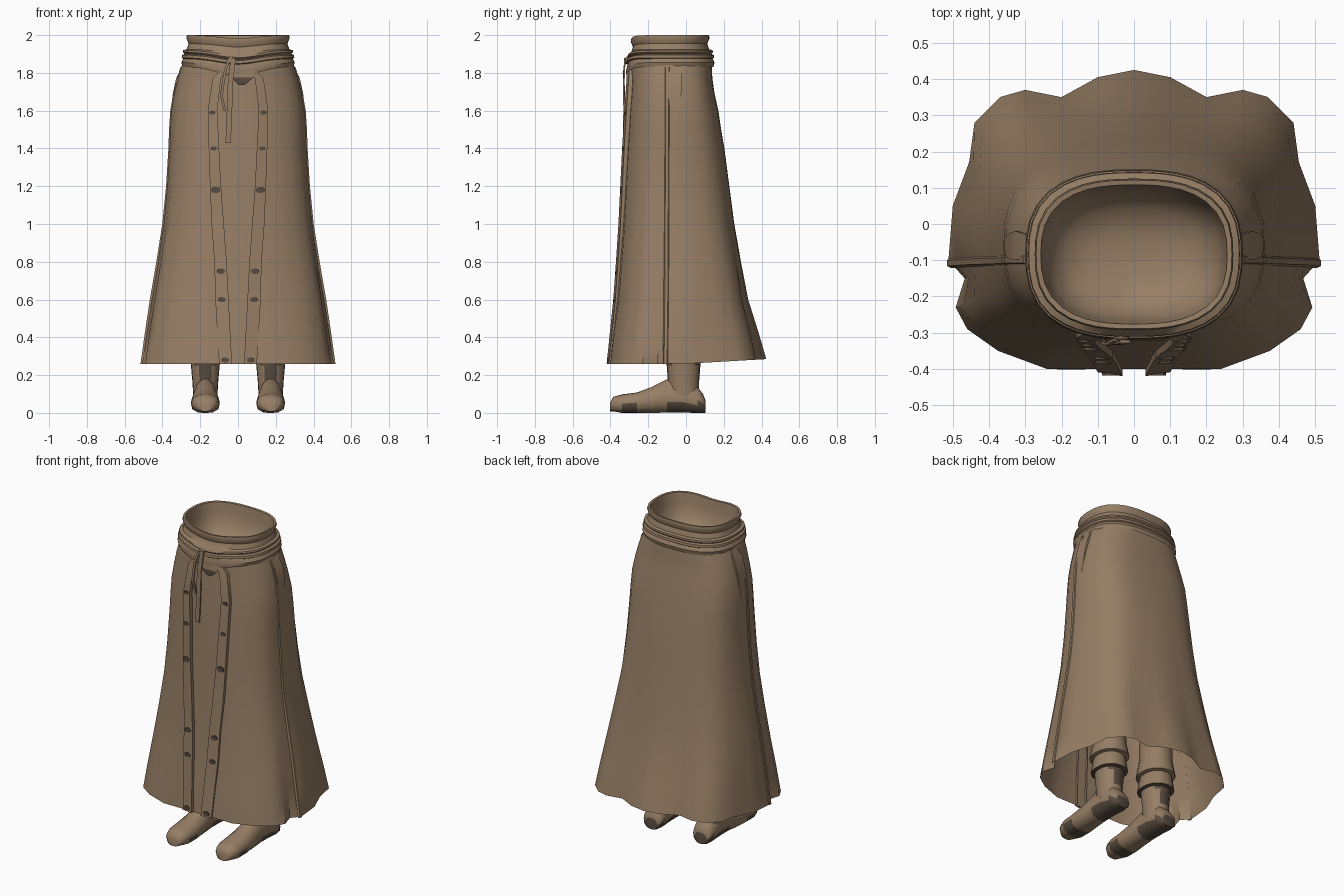
import bpy, bmesh, math

if "Cube" in bpy.data.objects:
    bpy.data.objects.remove(bpy.data.objects["Cube"])


def material(name, color):
    m = bpy.data.materials.new(name)
    m.use_nodes = True
    m.diffuse_color = (*color, 1)
    m.node_tree.nodes["Principled BSDF"].inputs["Base Color"].default_value = (*color, 1)
    return m


cloth = material("brown cloth", (0.305, 0.208, 0.13))
dark = material("dark leather", (0.095, 0.07, 0.05))


def loft(name, rows, closed=True, caps=(False, False), flip=False, mats=(cloth,), rule=None, angle=40):
    """Skin a list of point rows into one smooth object."""
    bm = bmesh.new()
    vs = [[bm.verts.new(p) for p in row] for row in rows]
    n = len(rows[0])
    for a, b in zip(vs, vs[1:]):
        for i in range(n if closed else n - 1):
            j = (i + 1) % n
            bm.faces.new((a[i], a[j], b[j], b[i]))
    if caps[0]:
        bm.faces.new(vs[0][::-1])
    if caps[1]:
        bm.faces.new(vs[-1])
    if flip:
        bmesh.ops.reverse_faces(bm, faces=bm.faces)
    bm.normal_update()
    if rule:
        for f in bm.faces:
            f.material_index = int(rule(f.calc_center_median(), f.normal))
    me = bpy.data.meshes.new(name)
    bm.to_mesh(me)
    bm.free()
    ob = bpy.data.objects.new(name, me)
    bpy.context.collection.objects.link(ob)
    for m in mats:
        me.materials.append(m)
    bpy.ops.object.select_all(action='DESELECT')
    ob.select_set(True)
    bpy.context.view_layer.objects.active = ob
    bpy.ops.object.shade_smooth_by_angle(angle=math.radians(angle))


def oval(angle, a, b, power=2.6):
    """Point on a rounded rectangle in the given direction."""
    c, s = math.cos(angle), math.sin(angle)
    r = (abs(c / a) ** power + abs(s / b) ** power) ** (-1 / power)
    return r * c, r * s


def interp(table, z, col):
    for lo, hi in zip(table, table[1:]):
        if hi[0] <= z <= lo[0]:
            t = (lo[0] - z) / (lo[0] - hi[0])
            return lo[col] + t * (hi[col] - lo[col])
    return table[-1][col]


# Skirt: rounded waist widening to a smooth oval, with flutes growing toward the hem
CY = -0.08
SEAM = 8  # hem point where the front and back panels meet
hem = [(0, .425), (.10, .405), (.20, .35), (.30, .37), (.37, .35), (.44, .28), (.455, .17),
       (.50, .05), (.512, -.10), (.467, -.15), (.492, -.23), (.46, -.29), (.375, -.35),
       (.24, -.40), (.10, -.40), (0, -.40)]
hem = hem + [(-x, y) for x, y in hem[-2:0:-1]]
# height, spread sideways, spread front to back
spread = [(1.87, 0, 0), (1.83, .07, .02), (1.77, .16, .03), (1.69, .25, .07), (1.6, .32, .14),
          (1.5, .35, .19), (1.4, .365, .25), (1.2, .42, .34), (1.0, .51, .43), (.8, .65, .55),
          (.6, .80, .68), (.42, .91, .87), (.26, 1, 1)]
rows = []
for z, fx, fy in spread:
    row = []
    flute = ((fx + fy) / 2) ** 2
    for hx, hy in hem:
        wx, wy = oval(math.atan2(hy - CY, hx), .285, .211)
        sx, sy = oval(math.atan2(hy - .01, hx), .505, .41, 3)
        tx, ty = sx + (hx - sx) * flute, sy + .01 + (hy - sy - .01) * flute
        lift = .025 * max(0, hy) / .43 if z < .3 else 0
        row.append((wx + (tx - wx) * fx, wy + CY + (ty - wy - CY) * fy, z + lift))
    rows.append(row)
loft("skirt", rows)

# Side seams: slim lapped edge down each side
seam = [row[SEAM] for row in rows[1:]]
for side, label in ((1, "left"), (-1, "right")):
    loft(label + "_side_seam",
         [[(side * (x - .008), y - .022, z), (side * (x + .004), y - .016, z), (side * (x + .004), y, z),
           (side * (x - .004), y + .008, z)] for x, y, z in seam], closed=False, flip=side < 0, angle=25)


def front_y(z):
    return -.291 - .109 * interp(spread, z, 2)


# Front facings: raised bands on each side of the opening, with buttons
band = [(1.82, .06, .09), (1.77, .09, .135), (1.6, .11, .16), (1.4, .10, .155), (1.2, .09, .148),
        (1.0, .075, .14), (.8, .06, .125), (.6, .05, .12), (.26, .032, .10)]
buttons = [(1.59, .011), (1.4, .011), (1.18, .017), (.75, .015), (.6, .014), (.28, .014)]
for side, label in ((1, "left"), (-1, "right")):
    rows = []
    for z, xin, xout in band:
        y = front_y(z)
        rows.append([(side * xin, y + .012, z), (side * xin, y - .02, z),
                     (side * xout, y - .009, z), (side * xout, y + .014, z)])
    loft(label + "_front_facing", rows, closed=False, flip=side > 0)
    for k, (z, radius) in enumerate(buttons):
        x = side * (interp(band, z, 1) + interp(band, z, 2)) / 2
        bpy.ops.mesh.primitive_cylinder_add(vertices=8, radius=radius, depth=.008,
                                            location=(x, front_y(z) - .016, z),
                                            rotation=(math.pi / 2, 0, 0))
        button = bpy.context.object
        button.name = f"{label}_button_{k + 1}"
        button.scale.x = 1.5
        button.data.materials.append(dark)

# Waist sash: wrapped rolls, flared top edge and hollow closed inside
sash = [(1.832, .034), (1.855, .040), (1.875, .030), (1.88, .038), (1.895, .036), (1.9, .022),
        (1.91, .032), (1.92, .030), (1.925, .012), (1.955, .002), (1.985, .014), (2.0, .010),
        (1.998, -.003), (1.94, -.012), (1.87, -.025), (1.81, -.07), (1.785, -.14)]
rows = []
N = 40
for k, (z, grow) in enumerate(sash):
    row = []
    for i in range(N):
        t = 2 * math.pi * i / N
        x, y = oval(t, .26 + grow, .195 + grow)
        front = max(0, -math.sin(t))
        sag = (.05 if k < 2 else .03 if k < 8 else .018) * front ** 5
        row.append((x, y + CY - .004, z - sag))
    rows.append(row)
loft("waist_sash", rows, caps=(False, True))


def strap(name, points, width, thick=.008):
    """Flat hanging strip along a path."""
    rows = []
    for x, y, z in points:
        w = width / 2
        rows.append([(x - w, y - thick, z), (x + w, y - thick, z), (x + w, y, z), (x - w, y, z)])
    loft(name, rows, caps=(True, True), flip=True)


# Tie: knot, pointed flap and hanging ends
strap("long_tie_end", [(-.025, -.32, 1.88), (-.04, -.325, 1.75), (-.045, -.324, 1.6), (-.052, -.326, 1.43)], .028)
strap("short_tie_end", [(-.05, -.315, 1.87), (-.07, -.327, 1.8), (-.088, -.322, 1.68), (-.07, -.318, 1.6)], .014)
bpy.ops.mesh.primitive_uv_sphere_add(segments=12, ring_count=8, radius=.022, location=(-.035, -.31, 1.865))
knot = bpy.context.object
knot.name = "sash_knot"
knot.scale = (1, .6, 1)
knot.data.materials.append(cloth)
bpy.ops.object.shade_smooth()
loft("sash_flap", [[(-.05, -.312, 1.83), (.09, -.312, 1.83)], [(-.035, -.322, 1.775), (.08, -.322, 1.775)],
                   [(.005, -.316, 1.735), (.035, -.316, 1.735)]], closed=False, flip=True,
     mats=(cloth, dark), rule=lambda c, n: c.z < 1.77)

# Side tabs: small folded gathers just under the sash
for side, label in ((1, "left"), (-1, "right")):
    rows = []
    for z, x, w in ((1.84, .292, .03), (1.77, .328, .04), (1.69, .345, .035), (1.55, .358, .02)):
        rows.append([(side * (x - .012), -.06 - w, z), (side * x, -.06 - w, z),
                     (side * x, -.06 + w, z), (side * (x - .012), -.06 + w, z)])
    loft(label + "_side_tab", rows, closed=False, flip=side < 0)

# Boots: foot lofted from toe to heel, shaft with two turned cuffs
foot = [(-.402, .038, .055), (-.385, .06, .085), (-.34, .074, .098), (-.26, .077, .108), (-.18, .073, .138),
        (-.10, .068, .18), (-.02, .068, .18), (.06, .068, .14), (.09, .06, .10), (.102, .042, .07)]
shaft = [(.09, .064, .080), (.16, .068, .082), (.25, .076, .089), (.27, .078, .09), (.275, .098, .112),
         (.36, .086, .1), (.365, .084, .098), (.37, .105, .12), (.47, .09, .1), (.65, .085, .095)]


def sole_patch(c, n):
    return c.z < .05 and (c.y > -.1 or -.36 < c.y < -.27)


def shin_patch(c, n):
    return abs(n.y) > .75 and .13 < c.z < .27 or .27 < c.z < .274


for side, label in ((1, "left"), (-1, "right")):
    cx = side * .173
    rows = []
    for y, w, top in foot:
        low = .008 if y < -.38 else 0
        row = []
        for i in range(14):
            t = 2 * math.pi * i / 14
            px, pz = oval(t, w, (top - low) / 2, 2.8)
            pz += (top + low) / 2
            if pz > .07:
                px *= 1 - .35 * (pz - .07) / .11
            row.append((cx + px, y, pz))
        rows.append(row)
    loft(label + "_foot", rows, caps=(True, True), flip=True, mats=(cloth, dark), rule=sole_patch, angle=60)
    rows = []
    for z, a, b in shaft:
        ring = [oval(2 * math.pi * i / 16, a, b, 2.2) for i in range(16)]
        rows.append([(cx + x, y - .013, z) for x, y in ring])
    loft(label + "_boot_shaft", rows, caps=(True, True), mats=(cloth, dark), rule=shin_patch, angle=50)
